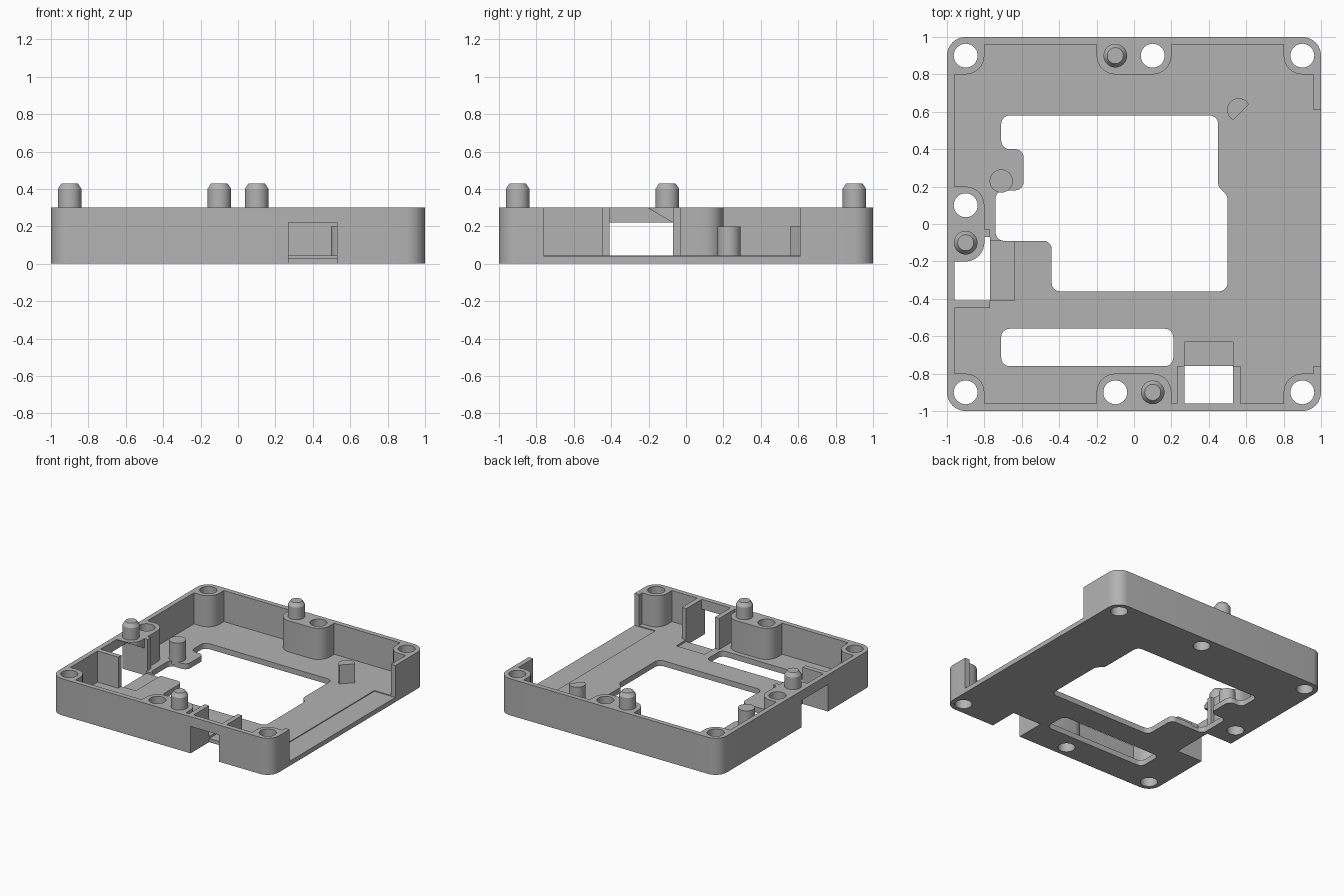
import bpy, bmesh, math
from mathutils import Vector

if "Cube" in bpy.data.objects:
    bpy.data.objects.remove(bpy.data.objects["Cube"], do_unlink=True)

GREY = (0.45, 0.45, 0.45, 1)
grey = bpy.data.materials.new("plain grey")
grey.use_nodes = True
grey.diffuse_color = GREY
grey.node_tree.nodes["Principled BSDF"].inputs["Base Color"].default_value = GREY


def rounded(points, radius, steps=8):
    """Fillet every corner of a closed 2D outline."""
    if radius <= 0:
        return [Vector(p) for p in points]
    out = []
    for i, p in enumerate(points):
        p = Vector(p)
        a = (Vector(points[i - 1]) - p).normalized()
        b = (Vector(points[(i + 1) % len(points)]) - p).normalized()
        half = a.angle(b) / 2
        start = p + a * radius / math.tan(half)
        end = p + b * radius / math.tan(half)
        centre = p + (a + b).normalized() * radius / math.sin(half)
        u, v = start - centre, end - centre
        sweep = u.angle(v)
        for k in range(steps + 1):
            t = k / steps
            out.append(centre + (u * math.sin((1 - t) * sweep)
                                 + v * math.sin(t * sweep)) / math.sin(sweep))
    return out


def finish(name, bm):
    bmesh.ops.remove_doubles(bm, verts=bm.verts, dist=1e-5)
    bmesh.ops.recalc_face_normals(bm, faces=bm.faces)
    mesh = bpy.data.meshes.new(name)
    bm.to_mesh(mesh)
    bm.free()
    ob = bpy.data.objects.new(name, mesh)
    bpy.context.scene.collection.objects.link(ob)
    mesh.materials.append(grey)
    return ob


def prism(name, outline, z0, z1):
    bm = bmesh.new()
    face = bm.faces.new([bm.verts.new((p[0], p[1], z0)) for p in outline])
    ext = bmesh.ops.extrude_face_region(bm, geom=[face], use_keep_orig=True)
    tops = [g for g in ext["geom"] if isinstance(g, bmesh.types.BMVert)]
    bmesh.ops.translate(bm, vec=(0, 0, z1 - z0), verts=tops)
    return finish(name, bm)


def block(name, x0, x1, y0, y1, z0, z1, radius=0):
    corners = [(x0, y0), (x1, y0), (x1, y1), (x0, y1)]
    return prism(name, rounded(corners, radius), z0, z1)


def disc(x, y, r, a0=0, a1=360, n=32):
    count = n if a1 - a0 == 360 else n + 1
    angles = [math.radians(a0 + (a1 - a0) * i / n) for i in range(count)]
    return [(x + r * math.cos(a), y + r * math.sin(a)) for a in angles]


def cut(target, cutter):
    """Subtract a helper solid and delete it."""
    mod = target.modifiers.new("cut", "BOOLEAN")
    mod.operation, mod.solver, mod.object = "DIFFERENCE", "EXACT", cutter
    bpy.context.view_layer.update()
    dg = bpy.context.evaluated_depsgraph_get()
    mesh = bpy.data.meshes.new_from_object(target.evaluated_get(dg))
    target.modifiers.clear()
    target.data = mesh
    bpy.data.objects.remove(cutter, do_unlink=True)


LOW, HIGH = -0.1, 0.5
FLOOR, WALL, TOP = 0.045, 0.96, 0.3

# Cavity: the inside volume, less the screw bosses and the fins
cavity = block("cavity", -WALL, WALL, -WALL, WALL, FLOOR, HIGH)
for sx in (-1, 1):
    for sy in (-1, 1):
        x0, x1 = sorted((sx * 0.8, sx * 1.1))
        y0, y1 = sorted((sy * 0.8, sy * 1.1))
        cut(cavity, block("boss", x0, x1, y0, y1, LOW, 0.6, 0.1))
for area in ((-0.2, 0.2, 0.8, 1.1), (-0.2, 0.2, -1.1, -0.8), (-1.1, -0.8, -0.2, 0.2)):
    cut(cavity, block("boss", *area, LOW, 0.6, 0.1))
for area in ((0.23, 0.27, -1.1, -0.76), (0.53, 0.57, -1.1, -0.76),
             (-1.1, -0.77, -0.45, -0.41), (-1.1, -0.77, -0.07, -0.03)):
    cut(cavity, block("fin", *area, LOW, 0.6))

# Tray body
body = block("tray_body", -1, 1, -1, 1, 0, TOP, 0.1)
cut(body, cavity)

# Large floor opening and long slot
opening = [(-0.71, 0.58), (0.45, 0.58), (0.45, 0.2), (0.5, 0.15), (0.5, -0.36),
           (-0.44, -0.36), (-0.44, -0.09), (-0.74, -0.09), (-0.74, 0.18),
           (-0.59, 0.18), (-0.59, 0.4), (-0.71, 0.4)]
cut(body, prism("opening", rounded(opening, 0.045), LOW, 0.2))
cut(body, block("long_slot", -0.71, 0.21, -0.76, -0.56, LOW, 0.2, 0.045))

# Open side with its sunken ledge
cut(body, block("side_gap", 0.95, 1.1, -0.76, 0.61, 0.038, HIGH))
cut(body, block("ledge", 0.81, 1.1, -0.76, 0.61, 0.038, 0.2))

# Connector windows in the front and side walls, with shallow recesses
cut(body, block("front_window", 0.27, 0.53, -1.1, -0.76, LOW, 0.22))
cut(body, block("front_recess", 0.27, 0.53, -0.77, -0.63, 0.03, 0.2))
cut(body, block("side_window", -1.1, -0.77, -0.41, -0.07, LOW, 0.22))
cut(body, block("side_recess", -0.78, -0.64, -0.41, -0.09, 0.03, 0.2))

# Sloped underside of the bracket above the side window
bm = bmesh.new()
slope = [(-0.3, 0.21), (-0.07, 0.21), (-0.07, 0.22), (-0.2, 0.295), (-0.3, 0.295)]
ends = [[bm.verts.new((x, y, z)) for y, z in slope] for x in (-WALL, -0.75)]
for ring in ends:
    bm.faces.new(ring)
for i in range(len(slope)):
    bm.faces.new((ends[0][i - 1], ends[0][i], ends[1][i], ends[1][i - 1]))
cut(body, finish("slope", bm))

# Screw holes
holes = [(x, y) for x in (-0.9, 0.9) for y in (-0.9, 0.9)]
holes += [(0.1, 0.9), (-0.1, -0.9), (-0.9, 0.1)]
for x, y in holes:
    cut(body, prism("hole", disc(x, y, 0.064), LOW, HIGH))

parts = [body]

# Locating pegs with chamfered tips
for name, x, y in (("back_peg", -0.1, 0.9), ("front_peg", 0.1, -0.9), ("side_peg", -0.9, -0.1)):
    bm = bmesh.new()
    rings = [[bm.verts.new((px, py, z)) for px, py in disc(x, y, r)]
             for r, z in ((0.063, 0.29), (0.063, 0.4), (0.043, 0.43))]
    for a, b in zip(rings, rings[1:]):
        for i in range(len(a)):
            bm.faces.new((a[i - 1], a[i], b[i], b[i - 1]))
    bm.faces.new(rings[0])
    bm.faces.new(rings[-1])
    parts.append(finish(name, bm))

# Support posts on the floor, one with a flat side
parts.append(prism("round_post", disc(-0.71, 0.23, 0.062), 0.02, 0.2))
parts.append(prism("flat_post", disc(0.56, 0.61, 0.062, 28, 242), 0.02, 0.2))

# Smooth the curved walls and keep the edges crisp
bpy.context.view_layer.update()
for part in parts:
    part.select_set(True)
bpy.context.view_layer.objects.active = body
bpy.ops.object.shade_smooth_by_angle(angle=math.radians(30))
